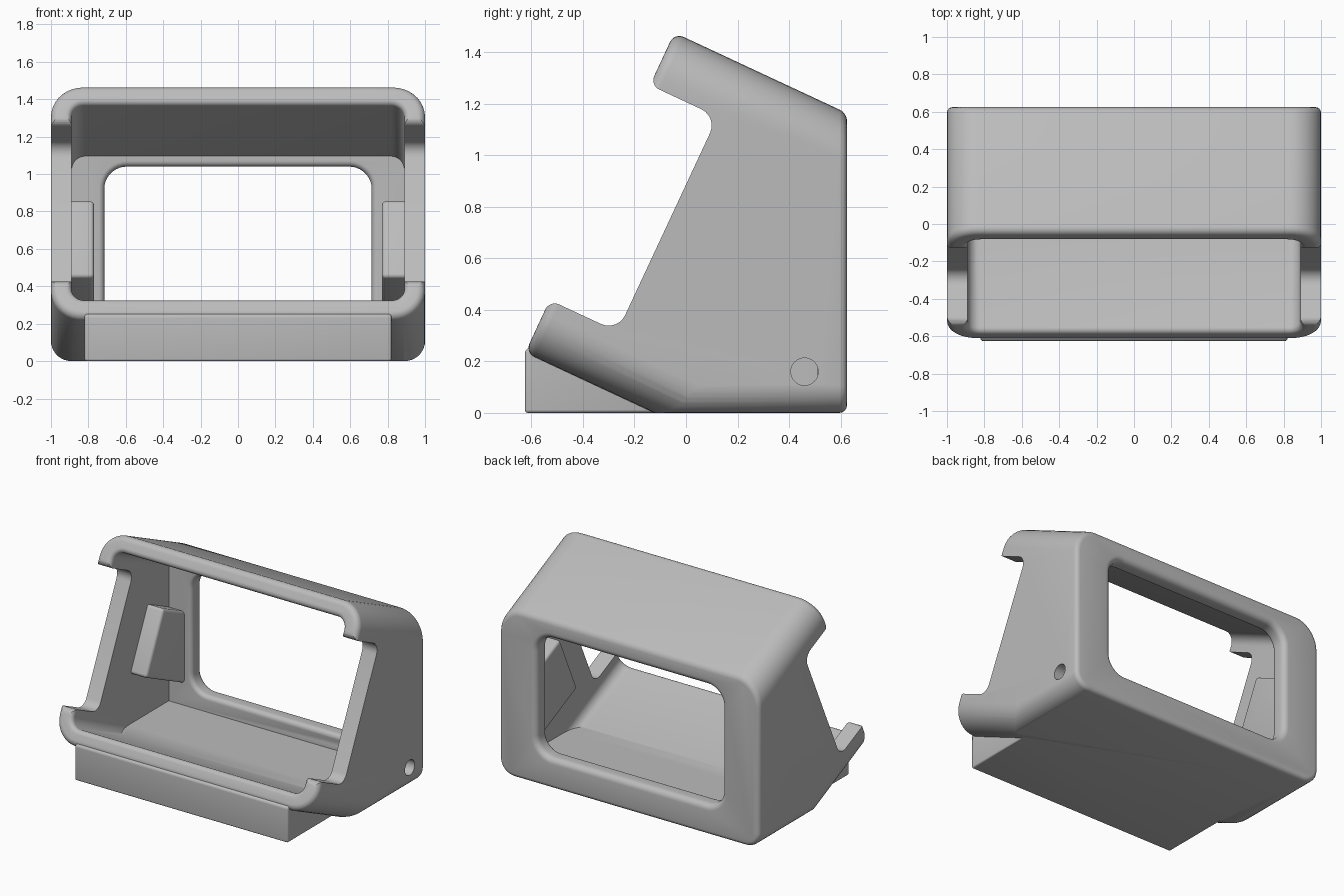
import bpy, bmesh, math
from mathutils import Matrix, Vector

if "Cube" in bpy.data.objects:
    bpy.data.objects.remove(bpy.data.objects["Cube"], do_unlink=True)

TILT = math.radians(25)
FACE = 1.37            # height of the tilted front face
WALL = 0.11
BACK = 0.625
# Tilted frame: y runs inwards from the front face, z runs up along it
tilted = Matrix.Translation((0, -0.624, 0.234)) @ Matrix.Rotation(-TILT, 4, "X")

grey = bpy.data.materials.new("matte_grey")
grey.use_nodes = True
grey.diffuse_color = (0.5, 0.5, 0.5, 1)
grey.node_tree.nodes["Principled BSDF"].inputs["Base Color"].default_value = grey.diffuse_color


def finish(name, bm):
    bmesh.ops.recalc_face_normals(bm, faces=bm.faces)
    mesh = bpy.data.meshes.new(name)
    bm.to_mesh(mesh)
    bm.free()
    mesh.materials.append(grey)
    ob = bpy.data.objects.new(name, mesh)
    bpy.context.collection.objects.link(ob)
    return ob


def rim(r, start, way, sign):
    """Quarter-round stations (depth, growth) for the end of a loft."""
    angles = [math.pi / 2 * i / 6 for i in range(7)]
    pts = [(start + way * r * (1 - math.cos(a)), sign * r * (1 - math.sin(a))) for a in angles]
    return pts if way > 0 else pts[::-1]


def loft(name, half_w, low, high, radius, stations, frame=Matrix()):
    """Rounded rectangle in x/z, lofted along y with a varying outline."""
    bm = bmesh.new()
    rings = []
    for depth, grow in stations:
        r = max(radius + grow, 0.005)
        w, h = half_w + grow - r, (high - low) / 2 + grow - r
        ring = []
        for k, (sx, sz) in enumerate(((1, 1), (-1, 1), (-1, -1), (1, -1))):
            for i in range(10):
                a = math.pi / 2 * (k + i / 9)
                p = Vector((sx * w + r * math.cos(a), depth, (low + high) / 2 + sz * h + r * math.sin(a)))
                ring.append(bm.verts.new(frame @ p))
        rings.append(ring)
    for a, b in zip(rings, rings[1:]):
        for i in range(len(a)):
            j = (i + 1) % len(a)
            bm.faces.new((a[i], a[j], b[j], b[i]))
    bm.faces.new(rings[0])
    bm.faces.new(rings[-1])
    return finish(name, bm)


def prism(name, outline, x0, x1, bevel):
    """Side profile in y/z extruded along x, with rounded edges."""
    bm = bmesh.new()
    face = bm.faces.new([bm.verts.new((x0, y, z)) for y, z in outline])
    ext = bmesh.ops.extrude_face_region(bm, geom=[face])["geom"]
    bmesh.ops.translate(bm, vec=(x1 - x0, 0, 0), verts=[v for v in ext if isinstance(v, bmesh.types.BMVert)])
    bmesh.ops.bevel(bm, geom=bm.edges[:], offset=bevel, segments=4, profile=0.5, affect="EDGES")
    return finish(name, bm)


def combine(target, other, operation):
    mod = target.modifiers.new("join", "BOOLEAN")
    mod.operation, mod.solver, mod.object = operation, "EXACT", other
    bpy.context.view_layer.objects.active = target
    bpy.ops.object.modifier_apply(modifier=mod.name)
    bpy.data.objects.remove(other, do_unlink=True)


# Outer shell: tilted rounded sleeve trimmed by the ground and the upright back
shell = loft("display_stand", 1, 0, FACE, 0.17, rim(0.04, 0, 1, -1) + [(2.2, 0)], tilted)
trim = loft("trim_block", 1.0004, 0, 2.5, 0.11, [(-1.5, 0), (BACK, 0)])
combine(shell, trim, "INTERSECT")

# Soften the rim of the back face
bm = bmesh.new()
bm.from_mesh(shell.data)
bmesh.ops.remove_doubles(bm, verts=bm.verts, dist=0.0005)
edges = [e for e in bm.edges if all(v.co.y > BACK - 0.001 for v in e.verts) and len(e.link_faces) == 2
         and any(f.normal.y < 0.9 for f in e.link_faces)]
bmesh.ops.bevel(bm, geom=edges, offset=0.03, segments=4, profile=0.5, affect="EDGES", clamp_overlap=True)
bm.to_mesh(shell.data)
bm.free()

# Front foot under the sleeve
foot = prism("foot", [(-0.625, 0), (-0.1, 0), (-0.1, 0.03), (-0.59, 0.262), (-0.625, 0.243)], -0.82, 0.82, 0.012)
combine(shell, foot, "UNION")

# Hollow with a flat floor and an upright rear wall
hollow = loft("hollow", 1 - WALL, WALL, FACE - WALL, 0.07,
              [(-0.3, 0.03)] + rim(0.03, 0, 1, 1) + [(2.2, 0)], tilted)
hollow_trim = loft("hollow_trim", 1.5, 0.1, 2.5, 0.02, [(-1.5, 0), (0.51, 0)])
combine(hollow, hollow_trim, "INTERSECT")
combine(shell, hollow, "DIFFERENCE")

# Grip recess through both side walls, leaving hooked lips above and below
recess = loft("grip_recess", 1.5, 0.225, FACE - 0.225, 0.08,
              [(-0.3, 0.04)] + rim(0.04, 0, 1, 1) + rim(0.07, 0.29, -1, -1), tilted)
combine(shell, recess, "DIFFERENCE")

# Rear window with rounded edges
window = loft("rear_window", 0.715, 0.21, 1.04, 0.12,
              [(0.46, 0.03)] + rim(0.03, 0.51, 1, 1) + rim(0.04, BACK, -1, 1) + [(0.8, 0.04)])
combine(shell, window, "DIFFERENCE")

# Cable hole in one side wall
bm = bmesh.new()
bmesh.ops.create_cone(bm, cap_ends=True, segments=40, radius1=0.053, radius2=0.053, depth=0.4,
                      matrix=Matrix.Translation((1, 0.46, 0.16)) @ Matrix.Rotation(math.pi / 2, 4, "Y"))
combine(shell, finish("cable_hole", bm), "DIFFERENCE")

# Support pads on the inner side walls
for side in (-1, 1):
    pad = prism("support_pad", [(0.09, 0.45), (0.28, 0.86), (0.55, 0.734), (0.55, 0.236)],
                side * 0.77, side * 0.94, 0.02)
    combine(shell, pad, "UNION")

# One material slot, smooth shading with sharp edges kept
shell.data.materials.clear()
shell.data.materials.append(grey)
for poly in shell.data.polygons:
    poly.material_index = 0
bpy.ops.object.select_all(action="DESELECT")
shell.select_set(True)
bpy.context.view_layer.objects.active = shell
bpy.ops.object.shade_smooth_by_angle(angle=math.radians(30))
